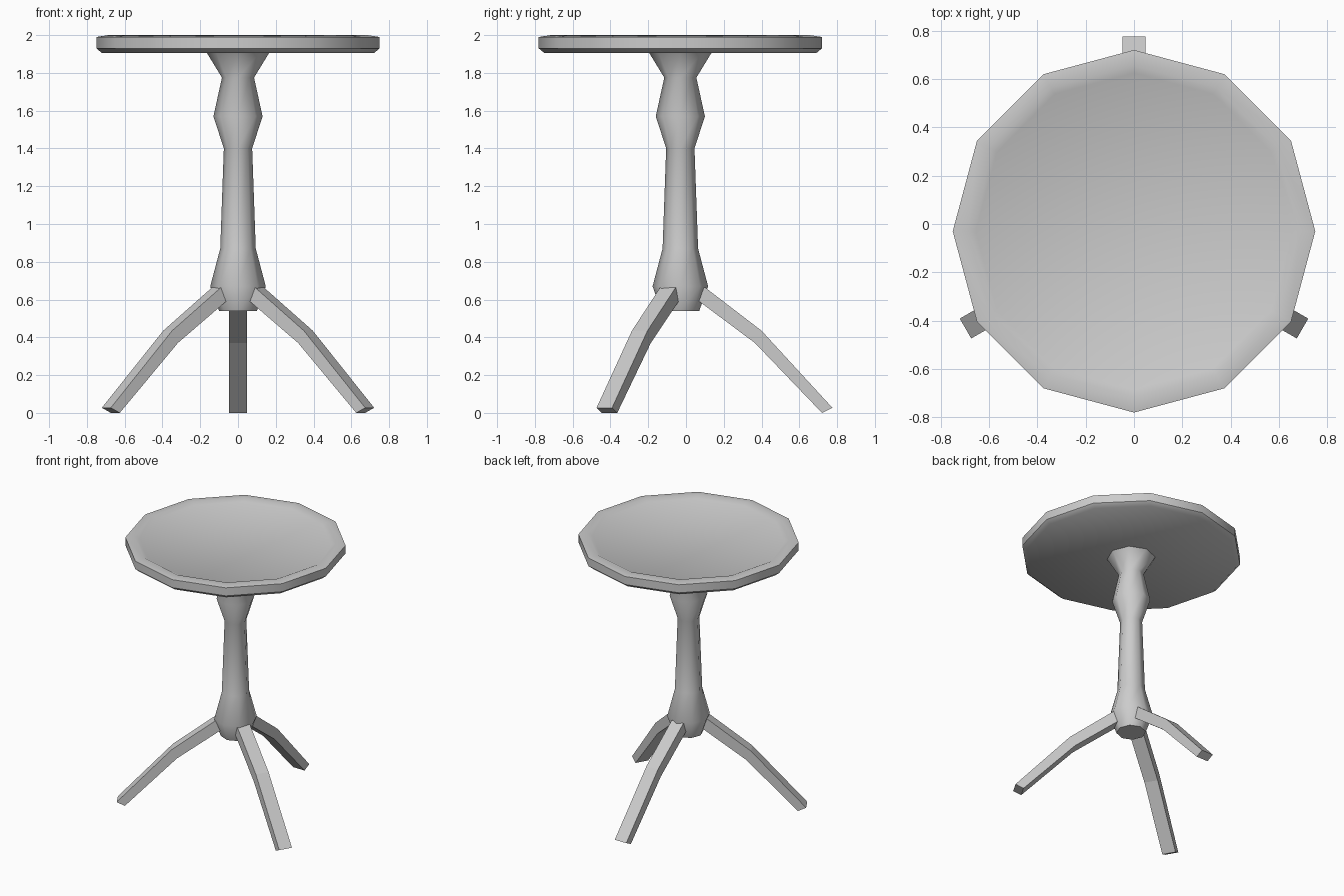
import bpy, bmesh, math

if "Cube" in bpy.data.objects:
    bpy.data.objects.remove(bpy.data.objects["Cube"])

CENTRE_Y = -0.03

grey = bpy.data.materials.new("plain grey")
grey.use_nodes = True
colour = (0.6, 0.6, 0.6, 1)
grey.diffuse_color = colour
grey.node_tree.nodes["Principled BSDF"].inputs["Base Color"].default_value = colour


def finish(name, bm, smooth_angle=None):
    bmesh.ops.recalc_face_normals(bm, faces=bm.faces)
    mesh = bpy.data.meshes.new(name)
    bm.to_mesh(mesh)
    bm.free()
    mesh.materials.append(grey)
    obj = bpy.data.objects.new(name, mesh)
    obj.location.y = CENTRE_Y
    bpy.context.collection.objects.link(obj)
    if smooth_angle:
        bpy.ops.object.select_all(action="DESELECT")
        obj.select_set(True)
        bpy.context.view_layer.objects.active = obj
        bpy.ops.object.shade_smooth_by_angle(angle=math.radians(smooth_angle))
    return obj


def turned(name, profile, sides, smooth_angle):
    """Closed turned shape from (radius, height) pairs."""
    bm = bmesh.new()
    rings = []
    for r, z in profile:
        rings.append([bm.verts.new((r * math.cos(2 * math.pi * i / sides),
                                    r * math.sin(2 * math.pi * i / sides), z))
                      for i in range(sides)])
    for low, high in zip(rings, rings[1:]):
        for i in range(sides):
            j = (i + 1) % sides
            bm.faces.new((low[i], low[j], high[j], high[i]))
    bm.faces.new(rings[0][::-1])
    bm.faces.new(rings[-1])
    return finish(name, bm, smooth_angle)


# Twelve-sided top with a raised rim and shallow dish
turned("table_top",
       [(0.72, 1.905), (0.75, 1.93), (0.75, 1.99), (0.685, 2.0), (0.655, 1.985)],
       12, 42)

# Turned column
turned("column",
       [(0.10, 0.54), (0.147, 0.67), (0.094, 0.87), (0.075, 1.40),
        (0.13, 1.57), (0.085, 1.775), (0.165, 1.906)],
       8, 50)

# Three bent legs, outlined as (distance from centre, height)
outline = [(0.10, 0.59), (0.395, 0.37), (0.75, 0.0),
           (0.805, 0.027), (0.43, 0.435), (0.13, 0.665), (0.08, 0.66)]
half_width = 0.0475
for name, degrees in (("back_leg", 90), ("front_right_leg", 210), ("front_left_leg", 330)):
    bm = bmesh.new()
    sides = [[bm.verts.new((r, w, z)) for r, z in outline]
             for w in (-half_width, half_width)]
    bm.faces.new(sides[0])
    bm.faces.new(sides[1][::-1])
    for i in range(len(outline)):
        j = (i + 1) % len(outline)
        bm.faces.new((sides[0][i], sides[0][j], sides[1][j], sides[1][i]))
    leg = finish(name, bm)
    leg.rotation_euler.z = math.radians(degrees)
